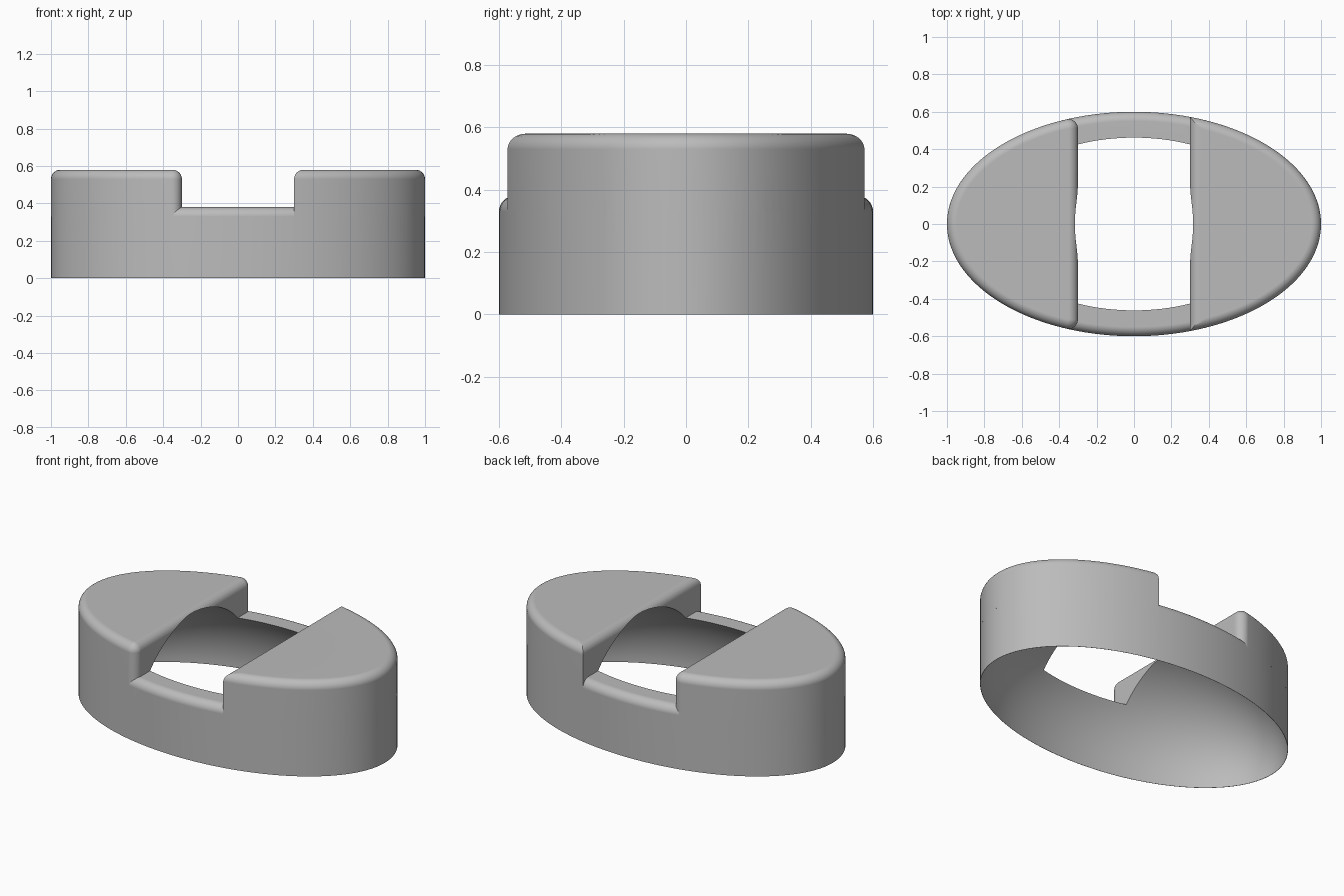
import bpy, bmesh
from math import sin, cos, pi, hypot, atan2

WIDE, DEEP = 1.0, 0.6        # half axes of the oval
LEDGE, TOP = 0.38, 0.58      # heights of the low middle and the end blocks
ROUND, NOTCH = 0.05, 0.3     # edge rounding, half width of the notch
STEPS = 8

cube = bpy.data.objects.get("Cube")
if cube:
    bpy.data.objects.remove(cube, do_unlink=True)

grey = bpy.data.materials.new("plain grey")
grey.use_nodes = True
colour = (0.5, 0.5, 0.5, 1)
grey.diffuse_color = colour
grey.node_tree.nodes["Principled BSDF"].inputs["Base Color"].default_value = colour


def normal(t):
    nx, ny = cos(t) / WIDE, sin(t) / DEEP
    size = hypot(nx, ny)
    return nx / size, ny / size


def oval(t, inset):
    nx, ny = normal(t)
    return WIDE * cos(t) - inset * nx, DEEP * sin(t) - inset * ny


def full_outline(inset):
    return [oval(2 * pi * i / 144, inset) for i in range(144)]


def block_outline(inset, corner):
    """Oval end beyond the notch, with its two corners rounded in plan."""
    radius = max(corner - inset, 0)
    reach = inset + radius
    low, high = 0.0, pi / 2
    for _ in range(50):
        mid = (low + high) / 2
        if oval(mid, reach)[0] > NOTCH + reach:
            low = mid
        else:
            high = mid
    points = [oval(low * (i / 32 - 1), inset) for i in range(65)]
    if corner:
        cx, cy = oval(low, reach)
        start = atan2(*reversed(normal(low)))
        arc = []
        for i in range(1, STEPS + 1):
            a = start + (pi - start) * i / STEPS
            arc.append((cx + radius * cos(a), cy + radius * sin(a)))
        points += arc + [(x, -y) for x, y in reversed(arc)]
    return points


def make_object(name, bm):
    mesh = bpy.data.meshes.new(name)
    bm.to_mesh(mesh)
    bm.free()
    mesh.materials.append(grey)
    obj = bpy.data.objects.new(name, mesh)
    bpy.context.collection.objects.link(obj)
    return obj


def rounded_prism(name, outline, bottom, top, side=1):
    """Stack outlines from bottom to top, with a quarter-round upper rim."""
    bm = bmesh.new()
    levels = [(0, bottom)]
    for i in range(STEPS + 1):
        a = pi / 2 * i / STEPS
        levels.append((ROUND * 0.999 * (1 - cos(a)), top - ROUND * (1 - sin(a))))
    if levels[1][1] - bottom < 0.001:
        levels.pop(0)
    rings = [[bm.verts.new((side * x, y, z)) for x, y in outline(inset)]
             for inset, z in levels]
    for lower, upper in zip(rings, rings[1:]):
        for i in range(len(lower)):
            j = (i + 1) % len(lower)
            bm.faces.new((lower[i], lower[j], upper[j], upper[i]))
    bm.faces.new(rings[0][::-1])
    bm.faces.new(rings[-1])
    bmesh.ops.recalc_face_normals(bm, faces=bm.faces)
    return make_object(name, bm)


def combine(target, tool, operation):
    mod = target.modifiers.new(operation.lower(), "BOOLEAN")
    mod.object, mod.operation, mod.solver = tool, operation, "EXACT"
    bpy.context.view_layer.objects.active = target
    bpy.ops.object.modifier_apply(modifier=mod.name)
    bpy.data.objects.remove(tool, do_unlink=True)


# Low oval base and the two raised ends; only the right end has rounded uprights
body = rounded_prism("oval_body", full_outline, 0, LEDGE)
seat = LEDGE - ROUND
left_end = rounded_prism("left_end", lambda d: block_outline(d, 0), seat, TOP)
right_end = rounded_prism("right_end", lambda d: block_outline(d, ROUND), seat, TOP, -1)
combine(body, left_end, "UNION")
combine(body, right_end, "UNION")

# Domed hollow that opens below and breaks through the middle
bm = bmesh.new()
bmesh.ops.create_uvsphere(bm, u_segments=128, v_segments=64, radius=0.998)
for v in bm.verts:
    v.co = (v.co.x * WIDE, v.co.y * DEEP, v.co.z * DEEP - 0.001)
hollow = make_object("hollow_cutter", bm)
hollow.hide_render = True
combine(body, hollow, "DIFFERENCE")

# Smooth curved walls, crisp cut edges
bpy.ops.object.select_all(action="DESELECT")
body.select_set(True)
bpy.context.view_layer.objects.active = body
bpy.ops.object.shade_smooth_by_angle(angle=pi / 6)
weighted = body.modifiers.new("flat_tops", "WEIGHTED_NORMAL")
weighted.keep_sharp = True
